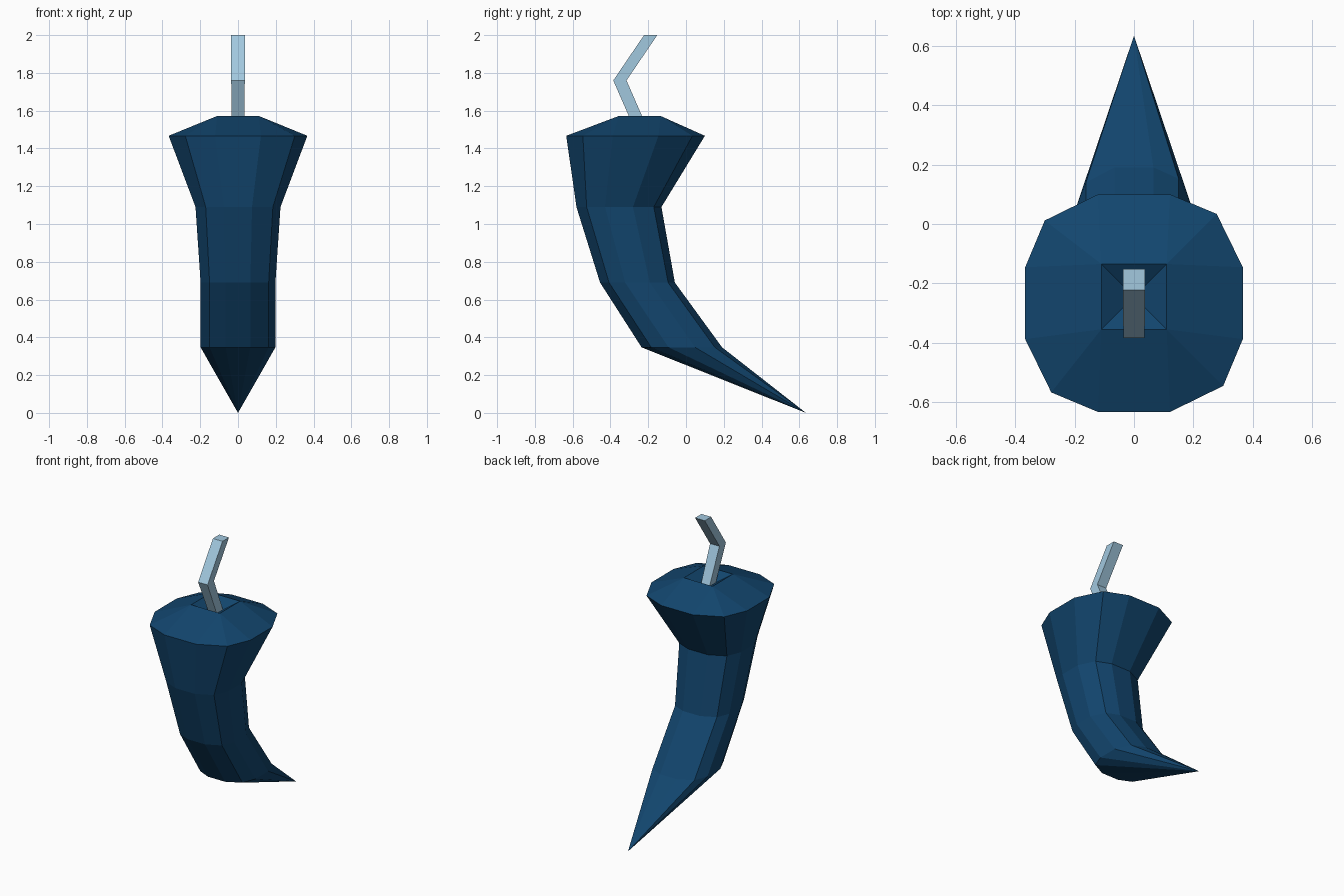
import bpy, bmesh
from mathutils import Vector

cube = bpy.data.objects.get("Cube")
if cube:
    bpy.data.objects.remove(cube)


def material(name, colour):
    m = bpy.data.materials.new(name)
    m.use_nodes = True
    m.diffuse_color = colour
    m.node_tree.nodes["Principled BSDF"].inputs["Base Color"].default_value = colour
    return m


def loft(name, rings, mat, caps=False):
    """Skin a stack of closed rings, welding points that coincide."""
    bm = bmesh.new()
    loops = [[bm.verts.new(p) for p in ring] for ring in rings]
    for a, b in zip(loops, loops[1:]):
        n = len(a)
        for i in range(n):
            j = (i + 1) % n
            bm.faces.new((a[i], a[j], b[j], b[i]))
    if caps:
        bm.faces.new(loops[0][::-1])
        bm.faces.new(loops[-1])
    bmesh.ops.remove_doubles(bm, verts=bm.verts, dist=0.0005)
    bmesh.ops.recalc_face_normals(bm, faces=bm.faces)
    mesh = bpy.data.meshes.new(name)
    bm.to_mesh(mesh)
    bm.free()
    mesh.materials.append(mat)
    obj = bpy.data.objects.new(name, mesh)
    bpy.context.collection.objects.link(obj)
    return obj


navy = material("deep blue", (0.006, 0.06, 0.155, 1))
pale = material("pale blue", (0.36, 0.58, 0.74, 1))

# Twelve-sided cross-section: three points per quarter, turned four times
quarter = [(1.0, 0.33), (0.76, 0.82), (0.33, 1.0)]
unit = []
for turn in range(4):
    for x, y in quarter:
        for _ in range(turn):
            x, y = -y, x
        unit.append((x, y))


def ring(y, z, rx, ry):
    return [(u * rx, y + v * ry, z) for u, v in unit]


def square(y, z, r):
    return [(r if u > 0 else -r, y + (r if v > 0 else -r), z) for u, v in unit]


# Curved body: pointed tip, bent trunk, flared rim, sloped lid, sunken socket
loft("curved_body", [
    ring(0.635, 0.0, 0, 0),
    ring(-0.022, 0.347, 0.198, 0.213),
    ring(-0.257, 0.69, 0.198, 0.198),
    ring(-0.355, 1.09, 0.225, 0.225),
    ring(-0.267, 1.467, 0.367, 0.367),
    square(-0.245, 1.572, 0.11),
    square(-0.245, 1.50, 0),
], navy)

# Bent straw: square section swept through the kink
path = [(-0.232, 1.49, 0.032), (-0.35, 1.76, 0.036), (-0.187, 2.0, 0.037)]
loft("bent_straw", [
    [(sx * w, y + sy * 0.035, z) for sx, sy in ((1, 1), (-1, 1), (-1, -1), (1, -1))]
    for y, z, w in path
], pale, caps=True)
